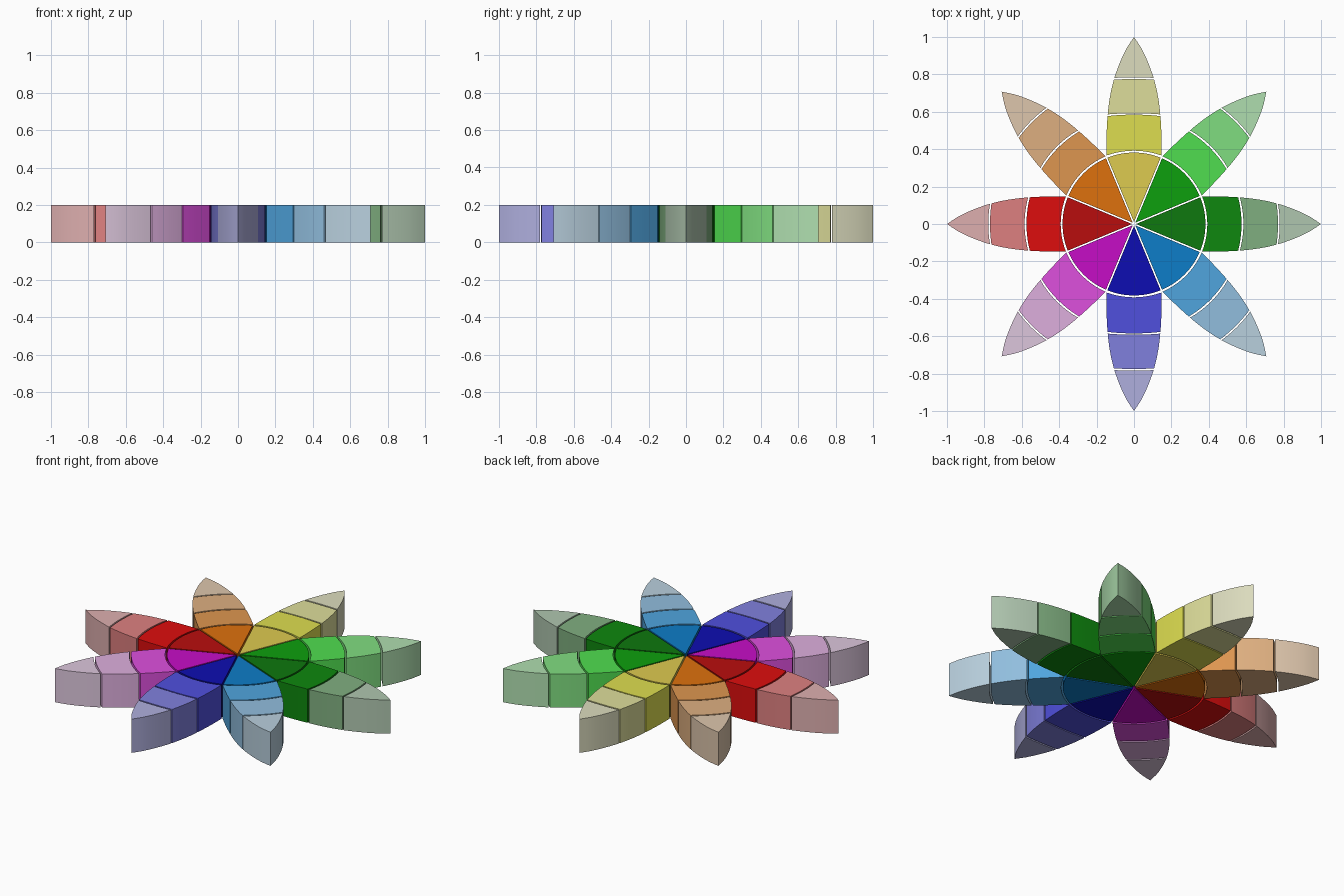
import bpy, bmesh
from math import sin, cos, pi, radians, sqrt

if "Cube" in bpy.data.objects:
    bpy.data.objects.remove(bpy.data.objects["Cube"])

H = 0.2          # thickness
GAP = 0.004      # half gap between neighbouring wedges
R_CORE = 0.382

# petal outline: (distance from centre, half width)
OUTLINE = [(0.36, 0.148), (0.42, 0.148), (0.48, 0.147), (0.54, 0.144), (0.60, 0.1395),
           (0.66, 0.132), (0.72, 0.121), (0.78, 0.106), (0.84, 0.085), (0.90, 0.060),
           (0.95, 0.034), (1.0, 0.0)]


def half_width(u):
    for (a, wa), (b, wb) in zip(OUTLINE, OUTLINE[1:]):
        if u <= b:
            return wa + (wb - wa) * (u - a) / (b - a)
    return 0.0


def lin(c):
    return ((c / 255 + 0.055) / 1.055) ** 2.4 if c > 10 else c / 255 / 12.92


def prism(name, pts, angle, rgb):
    # extrude a flat outline upward and turn it to its petal direction
    bm = bmesh.new()
    c, s = cos(angle), sin(angle)
    face = bm.faces.new([bm.verts.new((x * c - y * s, x * s + y * c, 0)) for x, y in pts])
    top = bmesh.ops.extrude_face_region(bm, geom=[face])["geom"]
    bmesh.ops.translate(bm, vec=(0, 0, H), verts=[v for v in top if isinstance(v, bmesh.types.BMVert)])
    bmesh.ops.recalc_face_normals(bm, faces=bm.faces)
    me = bpy.data.meshes.new(name)
    bm.to_mesh(me)
    bm.free()
    ob = bpy.data.objects.new(name, me)
    bpy.context.collection.objects.link(ob)
    mat = bpy.data.materials.new(name)
    mat.diffuse_color = (*[lin(v) for v in rgb], 1)
    mat.use_nodes = True
    mat.node_tree.nodes["Principled BSDF"].inputs["Base Color"].default_value = mat.diffuse_color
    me.materials.append(mat)
    bpy.context.view_layer.objects.active = ob
    ob.select_set(True)
    bpy.ops.object.shade_smooth_by_angle(angle=radians(30))
    ob.select_set(False)


def wedge():
    # pie slice, inset so neighbours stay apart
    a = pi / 8
    end = a - GAP / R_CORE
    arc = [(R_CORE * cos(t), R_CORE * sin(t)) for t in [-end + 2 * end * i / 14 for i in range(15)]]
    return [(GAP / sin(a), 0)] + arc


def cut(edge, bulge, n=10):
    # curved cross line, from the -y side to the +y side
    w = half_width(edge)
    return [(edge + bulge * (1 - (2 * i / n - 1) ** 2), w * (2 * i / n - 1)) for i in range(n + 1)]


def segment(start, end):
    # petal piece between two (edge, bulge) cuts; end None makes the pointed tip
    last = end[0] if end else 1.0
    side = [start[0] + (last - start[0]) * i / 8 for i in range(1, 8)]
    far = cut(*end) if end else [(1.0, 0.0)]
    return (cut(*start)[::-1] + [(u, -half_width(u)) for u in side] + far
            + [(u, half_width(u)) for u in reversed(side)])


# cut positions: round on most petals, flatter on the two y petals
ROUND = [(0.364, 0.028), (0.557, 0.018), (0.566, 0.019), (0.762, 0.008), (0.770, 0.009)]
FLAT = [(0.366, 0.026), (0.577, 0.008), (0.586, 0.006), (0.772, 0.003), (0.781, 0.003)]

# petal colours, counter-clockwise from +x: core, inner, middle, tip
COLORS = [
    ("green", (14, 120, 14), (14, 135, 14), (128, 175, 128), (175, 198, 175)),
    ("lime", (13, 160, 13), (80, 222, 80), (128, 222, 128), (175, 222, 175)),
    ("yellow", (222, 203, 80), (222, 222, 80), (222, 222, 155), (220, 220, 190)),
    ("orange", (222, 113, 13), (222, 150, 80), (222, 175, 128), (222, 198, 172)),
    ("red", (185, 13, 13), (222, 13, 13), (222, 128, 128), (222, 175, 175)),
    ("magenta", (198, 13, 198), (222, 80, 222), (222, 175, 222), (220, 198, 220)),
    ("blue", (13, 13, 178), (80, 80, 222), (128, 128, 222), (175, 175, 222)),
    ("sky", (13, 125, 200), (80, 165, 222), (145, 190, 222), (185, 208, 222)),
]

for k, (name, core, inner, middle, tip) in enumerate(COLORS):
    ang = k * pi / 4
    c = FLAT if name in ("yellow", "blue") else ROUND
    prism(name + "_core_wedge", wedge(), ang, core)
    prism(name + "_petal_inner", segment(c[0], c[1]), ang, inner)
    prism(name + "_petal_middle", segment(c[2], c[3]), ang, middle)
    prism(name + "_petal_tip", segment(c[4], None), ang, tip)
